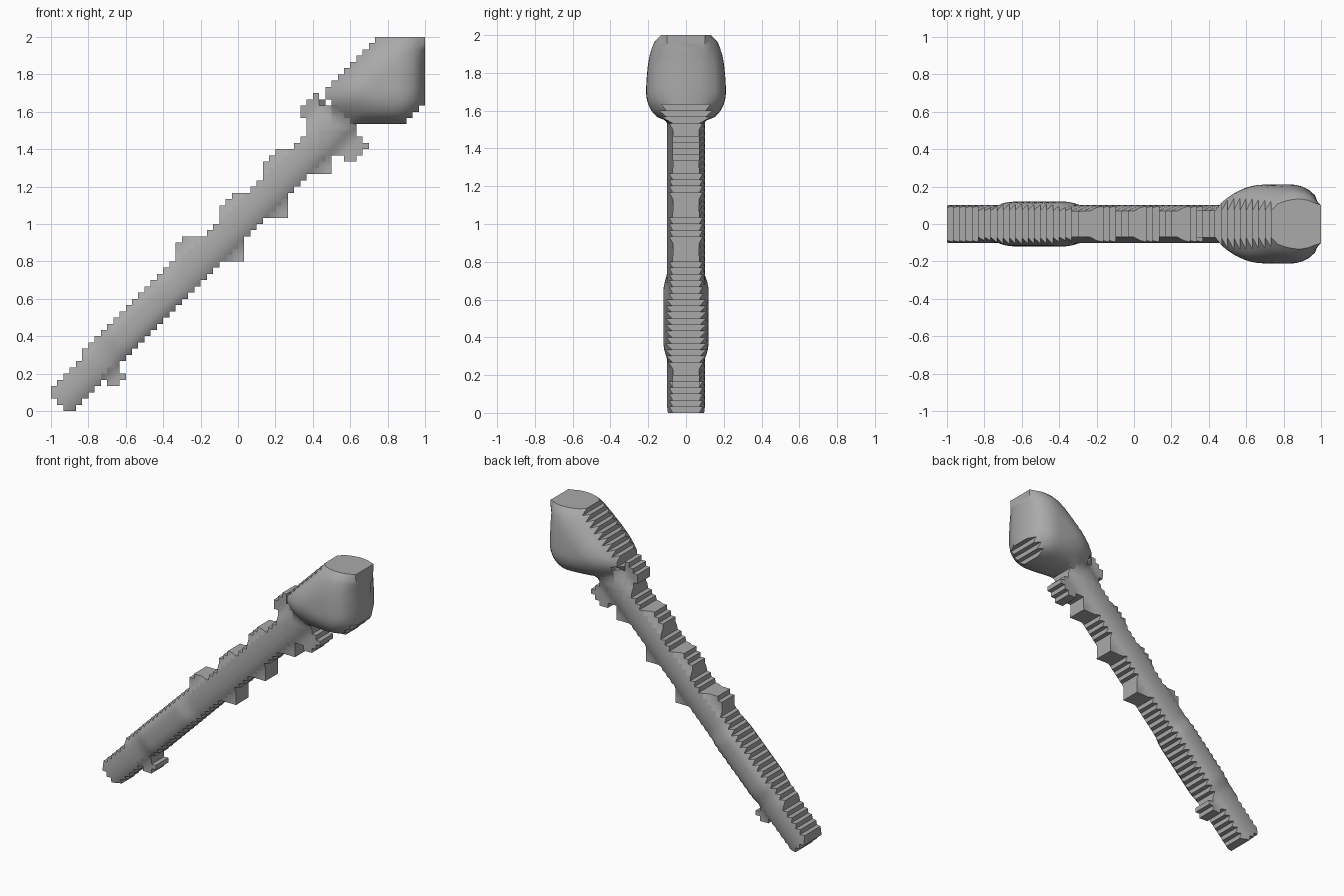
import bpy
import math

GRID = 60            # the outline is stepped on a square grid
CELL = 2 / GRID
STUD_STEP = 7        # spacing of the studs along the shaft

cube = bpy.data.objects.get("Cube")
if cube:
    bpy.data.objects.remove(cube, do_unlink=True)

grey = bpy.data.materials.new("plain_grey")
grey.use_nodes = True
tone = (0.4, 0.4, 0.4, 1)
grey.diffuse_color = tone
grey.node_tree.nodes["Principled BSDF"].inputs["Base Color"].default_value = tone


# Outline rules: each tells whether the cell at (across, up) belongs to a part
def box(left, low, width, height):
    return lambda i, j: left <= i < left + width and low <= j < low + height


def diamond(x, z, radius):
    return lambda i, j: abs(i + 0.5 - x) + abs(j + 0.5 - z) <= radius


def diagonal_bar(above, below, start, end):
    return lambda i, j: -above <= i - j <= below and start <= i + j <= end


def either(first, second):
    return lambda i, j: first(i, j) or second(i, j)


def both(first, second):
    return lambda i, j: first(i, j) and second(i, j)


def mirrored(rule):
    return lambda i, j: rule(j, i)


# Earlier parts own shared cells
guard = either(diamond(48, 42.5, 2.5), box(43, 41, 4, 4))
PARTS = {
    "head": both(diagonal_bar(7, 10, 94, 2 * GRID), box(44, 46, GRID, GRID)),
    "lower_guard": guard,
    "upper_guard": mirrored(guard),
    "pommel_stud": diamond(10, 5.5, 1.5),
    "grip": diagonal_bar(4, 3, 14, 43),
    "shaft": diagonal_bar(3, 3, 2, 94),
}
for number, place in enumerate(("low", "mid", "high")):
    shift = number * STUD_STEP
    upper_square = box(20 + shift, 23 + shift, 6, 5)
    PARTS["upper_stud_" + place] = both(upper_square, diagonal_bar(6 if place == "low" else 5, 0, 0, 2 * GRID))
    PARTS["lower_stud_" + place] = box(27 + shift, 24 + shift, 4, 4)


def rounded(u):
    u = min(max(u, 0), 1)
    return math.sqrt(1 - (1 - u) ** 2)


def ease(u):
    u = min(max(u, 0), 1)
    return u * u * (3 - 2 * u)


def half_depth(i, j):
    """Half the front-to-back depth of the swollen body at a grid corner."""
    along, slant = (i + j) / 2, i - j
    across = abs(slant + 0.5)
    # round shaft, thin necks beside it, thicker stud tips
    depth = 0.072 + 0.03 * rounded(1 - across / 4.2)
    depth -= 0.022 * ease((across - 3.5) / 1.5) * ease((7 - across) / 2)
    # thicker grip
    depth += 0.018 * ease((along - 9) / 2) * ease((21 - along) / 2)
    # bulging head, thinning to every edge but the cut top
    bulge = 0.5 + 0.5 * rounded((GRID - j) / 10)
    for inset, reach in ((GRID - i, 5), (j - 46, 5), (slant + 8, 7), (along - 46.5, 5), (11.5 - slant, 4)):
        bulge *= rounded(inset / reach)
    return max(depth, 0.07 + 0.142 * bulge)


# Give every filled grid cell to one part
owner = {}
for name, rule in PARTS.items():
    for i in range(GRID):
        for j in range(GRID):
            if rule(i, j):
                owner.setdefault((i, j), name)


def build_part(name):
    verts, faces, index = [], [], {}

    def corner(point, side):
        key = (point, side)
        if key not in index:
            i, j = point
            index[key] = len(verts)
            verts.append((i * CELL - 1, side * half_depth(i, j), j * CELL))
        return index[key]

    for (i, j), part in owner.items():
        if part != name:
            continue
        ring = [(i, j), (i + 1, j), (i + 1, j + 1), (i, j + 1)]
        neighbours = [(i, j - 1), (i + 1, j), (i, j + 1), (i - 1, j)]
        faces.append([corner(p, -1) for p in ring])
        faces.append([corner(p, 1) for p in reversed(ring)])
        # stepped rim wherever the neighbouring cell is empty
        for a, b, cell in zip(ring, ring[1:] + ring[:1], neighbours):
            if cell not in owner:
                faces.append([corner(b, -1), corner(a, -1), corner(a, 1), corner(b, 1)])

    mesh = bpy.data.meshes.new(name)
    mesh.from_pydata(verts, [], faces)
    mesh.materials.append(grey)
    part_object = bpy.data.objects.new(name, mesh)
    bpy.context.collection.objects.link(part_object)
    bpy.ops.object.select_all(action="DESELECT")
    part_object.select_set(True)
    bpy.context.view_layer.objects.active = part_object
    bpy.ops.object.shade_smooth_by_angle(angle=math.radians(40))


for part_name in PARTS:
    build_part(part_name)
